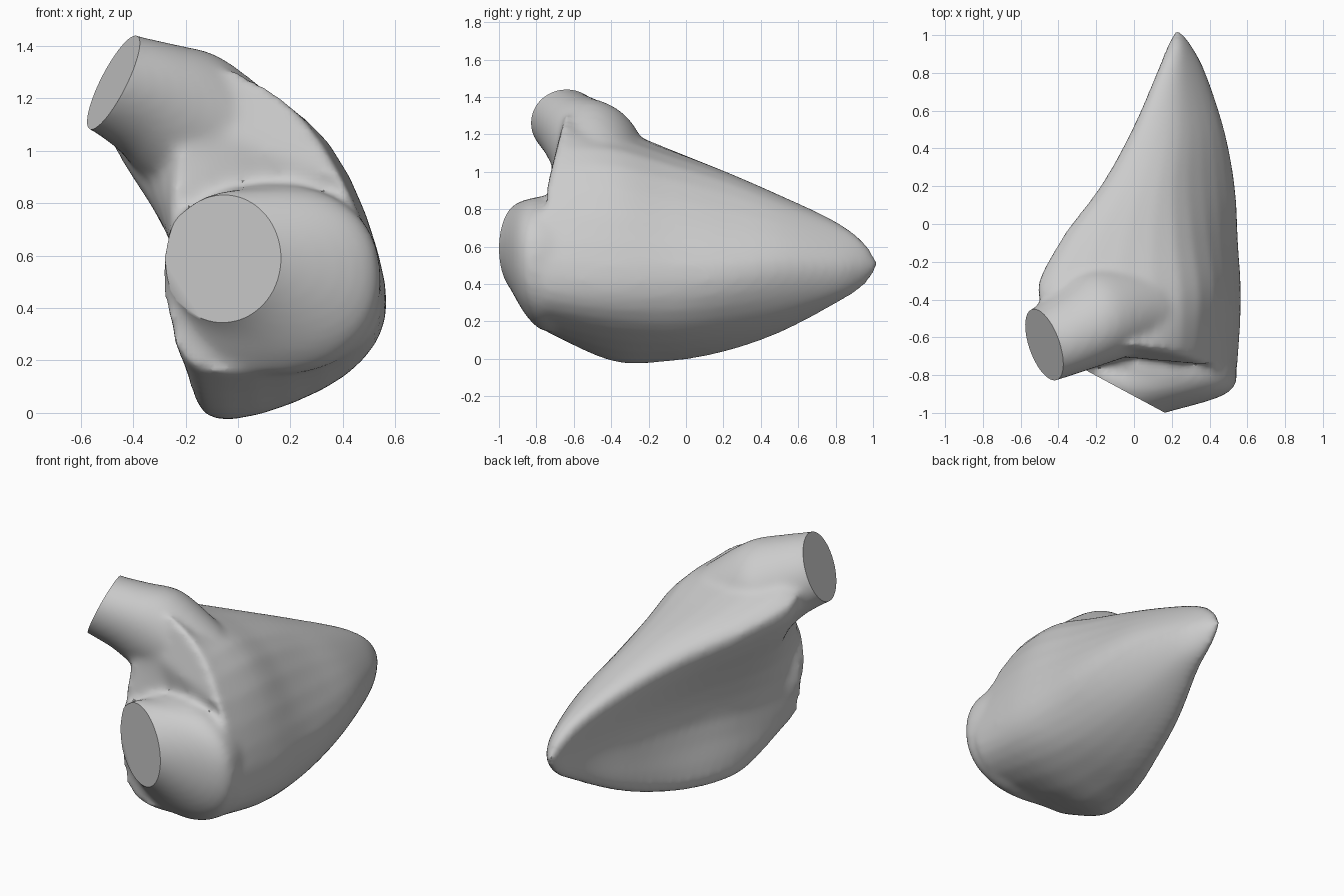
import bpy, bmesh, math
from mathutils import Vector

if "Cube" in bpy.data.objects:
    bpy.data.objects.remove(bpy.data.objects["Cube"])


def spline(p, i, t, closed):
    """Catmull-Rom point between p[i] and p[i+1]."""
    n = len(p)
    g = (lambda k: p[k % n]) if closed else (lambda k: p[max(0, min(n - 1, k))])
    a, b, c, d = g(i - 1), g(i), g(i + 1), g(i + 2)
    return 0.5 * (2 * b + (c - a) * t + (2 * a - 5 * b + 4 * c - d) * t ** 2
                  + (3 * b - a - 3 * c + d) * t ** 3)


def loft(name, rings, steps):
    """Smooth skin through rings of equal point count, capped at both ends."""
    n = len(rings[0])
    columns = [[r[j] for r in rings] for j in range(n)]
    params = [(i, s / steps) for i in range(len(rings) - 1) for s in range(steps)]
    params.append((len(rings) - 2, 1.0))
    bm = bmesh.new()
    rows = [[bm.verts.new(spline(c, i, t, False)) for c in columns] for i, t in params]
    for r0, r1 in zip(rows, rows[1:]):
        for j in range(n):
            k = (j + 1) % n
            bm.faces.new((r0[j], r0[k], r1[k], r1[j]))
    for row in (rows[0], rows[-1]):
        bm.faces.new(row)
    bmesh.ops.triangulate(bm, faces=[f for f in bm.faces if len(f.verts) == 4])
    bmesh.ops.recalc_face_normals(bm, faces=bm.faces)
    me = bpy.data.meshes.new(name)
    bm.to_mesh(me)
    bm.free()
    ob = bpy.data.objects.new(name, me)
    bpy.context.collection.objects.link(ob)
    return ob


def oval(c, u, v, power=2.0, scale=1.0, n=40):
    """Superellipse ring around c with half-axis vectors u and v."""
    c, u, v = Vector(c), Vector(u) * scale, Vector(v) * scale
    out = []
    for k in range(n):
        a = 2 * math.pi * (k + 0.5) / n
        ca, sa = math.cos(a), math.sin(a)
        out.append(c + u * math.copysign(abs(ca) ** (2 / power), ca)
                   + v * math.copysign(abs(sa) ** (2 / power), sa))
    return out


def combine(base, part, operation):
    m = base.modifiers.new("combine", 'BOOLEAN')
    m.operation, m.solver, m.object = operation, 'EXACT', part
    bpy.ops.object.modifier_apply(modifier=m.name)
    bpy.data.objects.remove(part, do_unlink=True)


# Chamber: crescent sections (y, then x,z of ridge, shoulder, side, low side, keel, hollow)
sections = [
    (1.02, .215, .52, .23, .525, .245, .50, .24, .485, .225, .48, .215, .50),
    (0.95, .18, .60, .24, .62, .30, .51, .275, .42, .22, .39, .195, .50),
    (0.80, .12, .71, .24, .71, .375, .52, .33, .35, .20, .30, .165, .49),
    (0.50, -.01, .84, .24, .83, .475, .52, .36, .24, .09, .15, .09, .49),
    (0.20, -.18, .95, .21, .95, .53, .50, .38, .17, .00, .05, .03, .49),
    (-0.10, -.40, 1.07, .22, 1.04, .545, .50, .40, .14, -.09, .00, -.05, .49),
    (-0.40, -.50, 1.19, .25, 1.12, .56, .50, .42, .16, -.13, .00, -.17, .49),
    (-0.76, -.14, 1.28, .25, 1.12, .54, .52, .41, .22, -.15, .17, -.265, .50),
]
rings = []
for row in sections:
    pts = [Vector((row[k], row[0], row[k + 1])) for k in range(1, 13, 2)]
    ring = [spline(pts, i, s / 5, True) for i in range(6) for s in range(5)]
    if row[0] < -0.7:                       # front wall leans back towards the top
        for p in ring:
            p.y += 0.25 * max(0.0, p.z - 0.85)
    rings.append(ring)
chamber = loft("chamber", rings, 5)

# The two openings: centre, half axes, outward direction
mouth = (Vector((-.058, -.88, .59)), (.223, -.12, 0), (0, 0, .246), Vector((-.474, -.88, 0)))
spout = (Vector((-.475, -.64, 1.26)), (.055, -.19, 0), (.085, 0, .18), Vector((-.87, -.25, .41)))

# Inlet: broad front lobe narrowing to the round mouth
c, u, v, d = mouth
inlet = loft("inlet", [
    oval((.20, -.45, .50), (.26, 0, 0), (0, 0, .28), 2.3),
    oval((.135, -.72, .505), (.405, -.03, 0), (0, 0, .36), 2.3),
    oval((.11, -.815, .53), (.385, -.08, 0), (0, 0, .33), 2.2),
    oval(c, u, v),
    oval(c + d * .08, u, v, scale=.7),
], 5)

# Outlet: flared tube rising to the tilted spout
c, u, v, d = spout
outlet = loft("outlet", [
    oval((.07, -.42, .97), (.07, -.22, 0), (.10, 0, .20)),
    oval((-.19, -.48, 1.11), (.08, -.245, 0), (.12, 0, .245)),
    oval((-.34, -.57, 1.20), (.07, -.21, 0), (.10, 0, .205)),
    oval(c, u, v),
    oval(c + d * .08, u, v),
], 5)

# Merge the parts and blend their joints
bpy.context.view_layer.objects.active = chamber
chamber.select_set(True)
for part in (inlet, outlet):
    combine(chamber, part, 'UNION')
m = chamber.modifiers.new("skin", 'REMESH')
m.mode, m.voxel_size = 'VOXEL', 0.02
bpy.ops.object.modifier_apply(modifier=m.name)
m = chamber.modifiers.new("blend", 'SMOOTH')
m.factor, m.iterations = 0.5, 12
bpy.ops.object.modifier_apply(modifier=m.name)

# Trim both openings flat
for c, u, v, d in (mouth, spout):
    cutter = loft("cutter", [oval(c, u, v, scale=1.3), oval(c + d * .2, u, v, scale=1.3)], 1)
    cutter.hide_render = True
    combine(chamber, cutter, 'DIFFERENCE')
bpy.ops.object.shade_smooth_by_angle(angle=math.radians(40))
